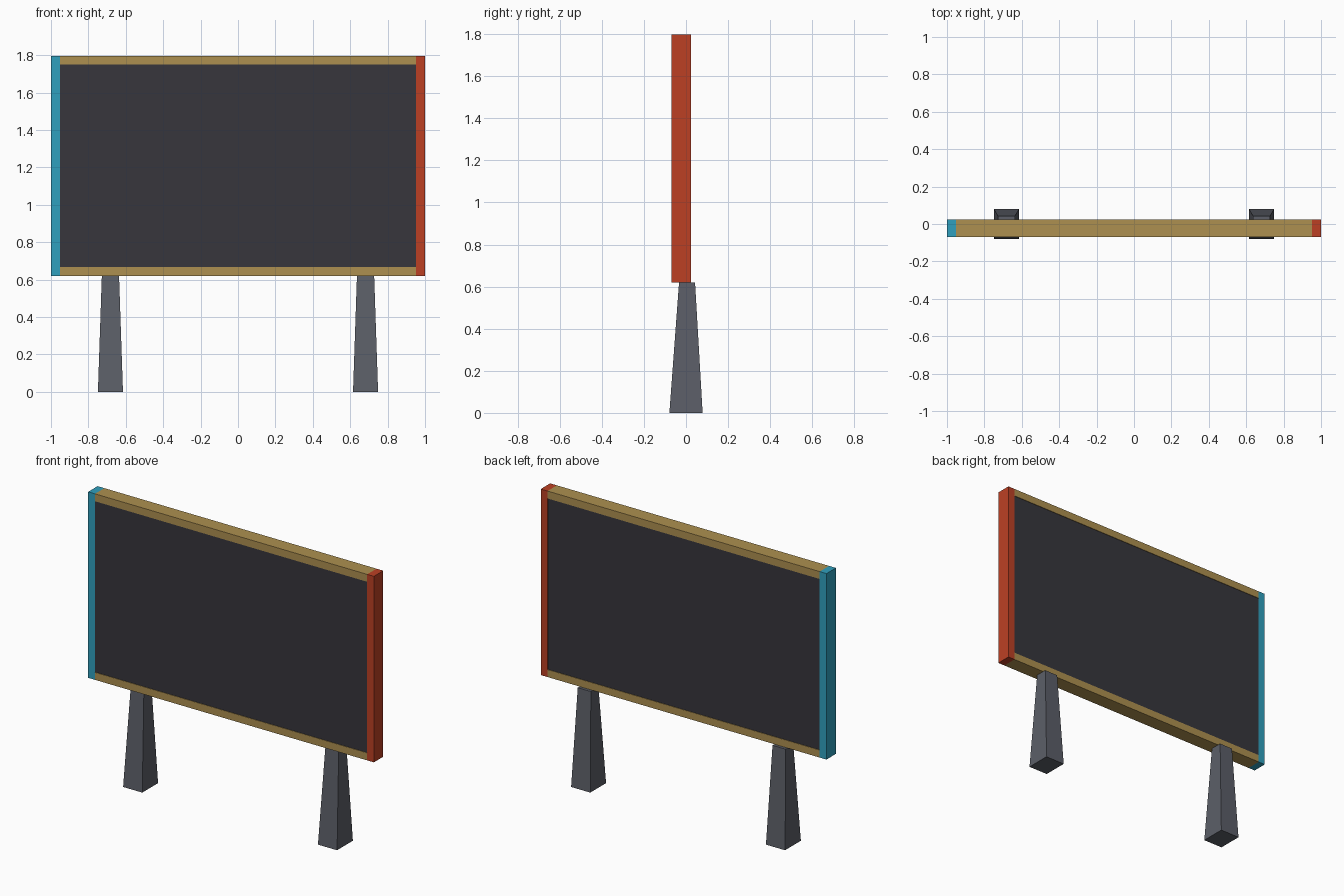
import bpy
import bmesh

if "Cube" in bpy.data.objects:
    bpy.data.objects.remove(bpy.data.objects["Cube"])


def material(name, rgb):
    # sRGB bytes to linear
    lin = [(c / 255 / 12.92) if c < 11 else ((c / 255 + 0.055) / 1.055) ** 2.4 for c in rgb]
    m = bpy.data.materials.new(name)
    m.diffuse_color = (*lin, 1)
    m.use_nodes = True
    m.node_tree.nodes["Principled BSDF"].inputs["Base Color"].default_value = m.diffuse_color
    return m


GOLD = material("gold", (173, 144, 80))
TEAL = material("teal", (48, 160, 190))
RED = material("red", (188, 64, 36))
DARK = material("charcoal", (55, 54, 60))
GREY = material("slate_grey", (92, 95, 104))


def block(name, x, y, z, mat, top_x=None, top_y=None):
    """Box between (min, max) ranges; optional different ranges at the top."""
    bm = bmesh.new()
    bmesh.ops.create_cube(bm, size=1)
    for v in bm.verts:
        up = v.co.z > 0
        rx = top_x if up and top_x else x
        ry = top_y if up and top_y else y
        v.co = (rx[v.co.x > 0], ry[v.co.y > 0], z[up])
    me = bpy.data.meshes.new(name)
    bm.to_mesh(me)
    bm.free()
    me.materials.append(mat)
    ob = bpy.data.objects.new(name, me)
    bpy.context.collection.objects.link(ob)
    return ob


FRONT, BACK = -0.07, 0.024
BOTTOM, TOP = 0.62, 1.797
W = 0.047
depth = (FRONT, BACK)

# frame: full-height side posts, rails fitted between them
block("left_post", (-1, -1 + W), depth, (BOTTOM, TOP), TEAL)
block("right_post", (1 - W, 1), depth, (BOTTOM, TOP), RED)
block("top_rail", (-1 + W, 1 - W), depth, (TOP - W, TOP), GOLD)
block("bottom_rail", (-1 + W, 1 - W), depth, (BOTTOM, BOTTOM + W), GOLD)

# board panel, set back very slightly on both sides
block("board_panel", (-1 + W, 1 - W), (FRONT + 0.003, BACK - 0.003),
      (BOTTOM + W, TOP - W), DARK)

# tapered legs
for side, s in (("left", -1), ("right", 1)):
    c = s * 0.682
    block(side + "_leg", (c - 0.067, c + 0.067), (-0.079, 0.079), (0, BOTTOM), GREY,
          top_x=(c - 0.046, c + 0.046), top_y=(-0.033, 0.043))
